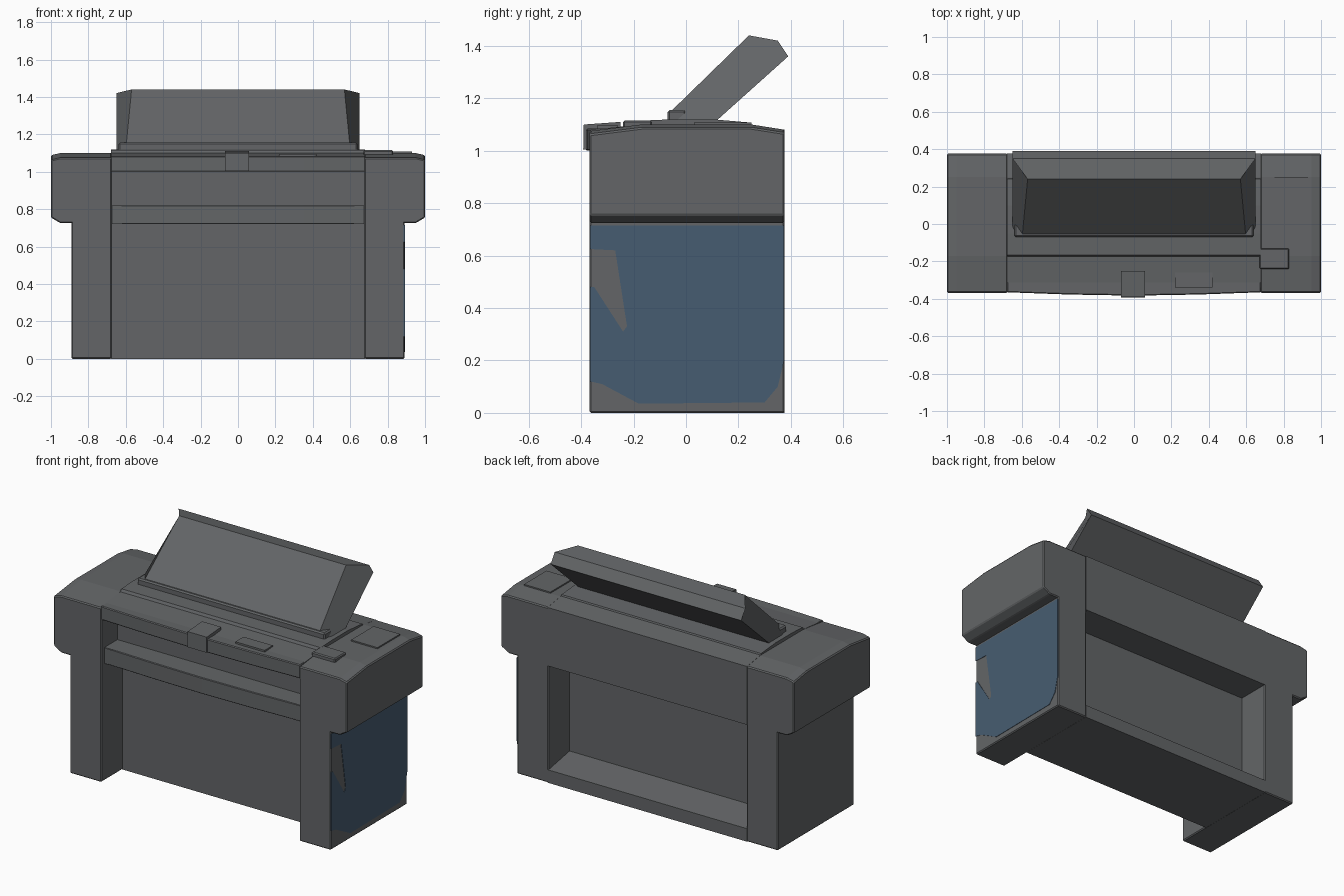
import bpy, bmesh

if "Cube" in bpy.data.objects:
    bpy.data.objects.remove(bpy.data.objects["Cube"])

def material(name, rgb):
    m = bpy.data.materials.new(name)
    m.diffuse_color = (*rgb, 1)
    m.use_nodes = True
    m.node_tree.nodes["Principled BSDF"].inputs["Base Color"].default_value = m.diffuse_color
    return m

GREY = material("slate grey", (0.125, 0.131, 0.136))
BLUE = material("dark blue", (0.062, 0.108, 0.165))

def finish(name, bm, mat=GREY, bevel=0.0):
    bmesh.ops.recalc_face_normals(bm, faces=bm.faces)
    me = bpy.data.meshes.new(name)
    bm.to_mesh(me)
    bm.free()
    me.materials.append(mat)
    ob = bpy.data.objects.new(name, me)
    bpy.context.collection.objects.link(ob)
    if bevel:
        b = ob.modifiers.new("edge", 'BEVEL')
        b.width, b.segments, b.limit_method = bevel, 1, 'ANGLE'
    return ob

def loft(name, profile, stations, axis='x', tweak=None, mat=GREY, bevel=0.0):
    """Sweep a closed 2D profile through stations along x (profile y,z) or z (profile x,y)."""
    bm = bmesh.new()
    rings = []
    for s in stations:
        pts = [(s, a, b) if axis == 'x' else (a, b, s) for a, b in profile]
        rings.append([bm.verts.new(tweak(p) if tweak else p) for p in pts])
    n = len(profile)
    for r, q in zip(rings, rings[1:]):
        for i in range(n):
            bm.faces.new((r[i], r[(i + 1) % n], q[(i + 1) % n], q[i]))
    bm.faces.new(rings[0])
    bm.faces.new(rings[-1])
    return finish(name, bm, mat, bevel)

def box(name, x0, x1, y0, y1, z0, z1, mat=GREY, bevel=0.0):
    return loft(name, [(y0, z0), (y1, z0), (y1, z1), (y0, z1)], [x0, x1], mat=mat, bevel=bevel)

F, B = -0.368, 0.376

# wings: upper side blocks whose outer lower edge is chamfered
wing = [(F, 0.725), (B, 0.725), (B, 1.08), (0.25, 1.1), (-0.17, 1.1), (F, 1.075)]
def wing_shape(p):
    x, y, z = p
    if abs(x) > 0.99:
        z += 0.03 if z < 0.8 else -0.012
    return x, y, z

for side, s in (("left", -1), ("right", 1)):
    box(side + "_pedestal", *sorted((s * 0.675, s * 0.89)), F, B, 0, 0.74, bevel=0.006)
    loft(side + "_wing", wing, [s * 0.675, s * 0.95, s * 1.0], tweak=wing_shape, bevel=0.006)

# middle of the upper body, with the open shelf slot at the front
loft("middle_cabinet",
     [(B, 0.72), (B, 1.08), (0.25, 1.1), (-0.17, 1.1), (-0.362, 1.08), (-0.362, 1.0),
      (-0.21, 1.0), (-0.21, 0.82), (-0.335, 0.82), (-0.335, 0.72)], [-0.68, 0.68])

# lower panel, recessed from the front and the back
box("kneehole_panel", -0.68, 0.68, -0.16, 0.17, 0, 0.73)
# back sill with sloped inner edge
loft("back_sill", [(0.16, 0), (B, 0), (B, 0.08), (0.16, 0.12)], [-0.68, 0.68])

# gently bowed front rail and drawer lip
def bow(depth, back):
    return [(0.68, back), (-0.68, back), (-0.68, -depth), (-0.35, -depth - 0.012),
            (0, -depth - 0.018), (0.35, -depth - 0.012), (0.68, -depth)]
loft("front_rail", bow(0.365, -0.25), [1.0, 1.085], axis='z', bevel=0.005)
loft("drawer_lip", bow(0.335, -0.2), [0.72, 0.82], axis='z', bevel=0.004)

# latch block on the front rail
loft("front_latch", [(-0.392, 1.005), (-0.36, 1.005), (-0.25, 1.07), (-0.25, 1.11), (-0.39, 1.1)],
     [-0.07, 0.06])

# raised base under the screen
loft("screen_base", [(-0.18, 1.09), (-0.165, 1.115), (-0.05, 1.12), (0.1, 1.12),
                     (0.24, 1.108), (0.25, 1.09)], [-0.68, 0.68])
box("screen_ledge", -0.64, 0.64, -0.07, 0.0, 1.1, 1.155, bevel=0.008)

# tilted screen: front face narrower than the back
front_pts = {(-0.068, 1.14), (0.24, 1.44)}
def screen_shape(p):
    x, y, z = p
    if (y, z) in front_pts:
        x *= 0.875 if z > 1.3 else 0.92
    return x, y, z
loft("tilted_screen", [(-0.068, 1.14), (0.24, 1.44), (0.35, 1.42), (0.39, 1.36),
                       (0.1, 1.1), (-0.04, 1.1)], [-0.65, 0.65], tweak=screen_shape)

# control plates on the top right
box("control_plate", 0.75, 0.93, 0.03, 0.25, 1.09, 1.108)
box("control_bar", 0.67, 0.83, -0.24, -0.13, 1.085, 1.115, bevel=0.006)
box("top_inlay", 0.22, 0.42, -0.34, -0.26, 1.07, 1.096)

# blue side panel with a ragged outline on the right pedestal
loft("blue_side_panel",
     [(-0.366, 0.715), (-0.366, 0.625), (-0.27, 0.62), (-0.225, 0.33), (-0.24, 0.31),
      (-0.35, 0.48), (-0.366, 0.48), (-0.366, 0.12), (-0.32, 0.11), (-0.18, 0.035), (0.3, 0.04),
      (0.35, 0.1), (0.374, 0.2), (0.374, 0.715)], [0.886, 0.8925], mat=BLUE)
